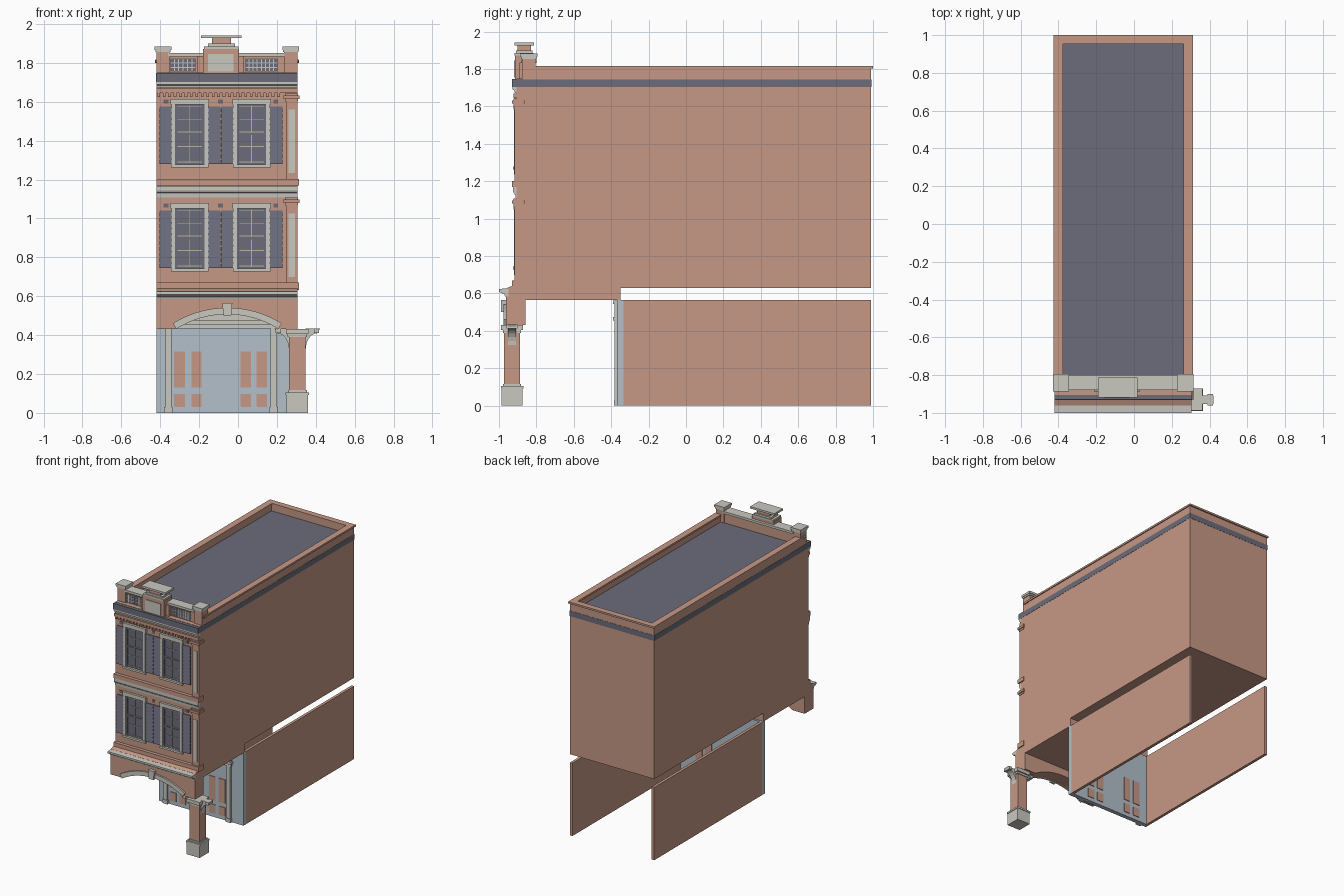
import bpy, bmesh, math


def material(name, rgb):
    m = bpy.data.materials.new(name)
    lin = [((c / 255 + 0.055) / 1.055) ** 2.4 for c in rgb]
    m.diffuse_color = (*lin, 1)
    return m


CORAL = material("coral_brick", (198, 153, 134))
SLATE = material("slate", (107, 108, 123))
STONE = material("pale_stone", (201, 200, 192))
BLUE = material("pale_blue", (178, 192, 202))
TAN = material("tan_bars", (190, 182, 155))


def finish(name, bm, mat):
    bmesh.ops.recalc_face_normals(bm, faces=bm.faces)
    me = bpy.data.meshes.new(name)
    bm.to_mesh(me)
    bm.free()
    me.materials.append(mat)
    ob = bpy.data.objects.new(name, me)
    bpy.context.collection.objects.link(ob)
    return ob


def boxes(name, mat, *spans):
    """Each span is (x0, x1, y0, y1, z0, z1)."""
    bm = bmesh.new()
    for x0, x1, y0, y1, z0, z1 in spans:
        vs = bmesh.ops.create_cube(bm, size=1)["verts"]
        for v in vs:
            v.co = (x1 if v.co.x > 0 else x0, y1 if v.co.y > 0 else y0,
                    z1 if v.co.z > 0 else z0)
    return finish(name, bm, mat)


def prism(name, mat, pts, a, b, axis):
    """Extrude a profile along x (points are y, z) or y (points are x, z)."""
    bm = bmesh.new()
    put = (lambda p, t: (t, p[0], p[1])) if axis == "x" else (lambda p, t: (p[0], t, p[1]))
    lo = [bm.verts.new(put(p, a)) for p in pts]
    hi = [bm.verts.new(put(p, b)) for p in pts]
    bm.faces.new(lo)
    bm.faces.new(hi[::-1])
    for i in range(len(pts)):
        j = (i + 1) % len(pts)
        bm.faces.new((lo[i], lo[j], hi[j], hi[i]))
    return finish(name, bm, mat)


L, R, F, B = -0.42, 0.305, -0.905, 0.99   # main block limits

# Upper block, stepped on its underside
prism("upper_block", CORAL, [(F, 0.565), (-0.35, 0.565), (-0.35, 0.63), (B, 0.63),
                             (B, 1.75), (F, 1.75)], L, R, "x")

# Roof, parapet and coping
boxes("roof", SLATE, (-0.38, 0.27, -0.81, 0.96, 1.745, 1.757))
boxes("parapet", CORAL, (L, -0.38, -0.87, B, 1.75, 1.805), (0.268, R, -0.87, B, 1.75, 1.805),
      (-0.38, 0.268, 0.955, B, 1.75, 1.805))
boxes("coping", CORAL, (-0.425, -0.375, -0.87, 1, 1.803, 1.817), (0.262, 0.312, -0.87, 1, 1.803, 1.817),
      (-0.375, 0.262, 0.953, 1, 1.803, 1.817))

# Slate band around the block, deeper at the front
e = 0.0015
boxes("slate_band", SLATE, (L - e, R + e, -0.93, -0.87, 1.703, 1.748),
      (L - e, L + 0.01, -0.87, B + e, 1.703, 1.745), (R - 0.01, R + e, -0.87, B + e, 1.703, 1.745),
      (L, R, B - 0.01, B + e, 1.703, 1.745))

# Roof front: wall, lattice panels, rail, end piers
boxes("front_parapet", CORAL, (-0.36, 0.24, -0.868, -0.81, 1.745, 1.832))
boxes("parapet_rail", STONE, (-0.36, 0.24, -0.88, -0.8, 1.832, 1.85))
for n, x0, x1 in (("left", -0.35, -0.215), ("right", 0.035, 0.205)):
    boxes(n + "_lattice_panel", SLATE, (x0, x1, -0.872, -0.866, 1.755, 1.822))
    nb = round((x1 - x0) / 0.022)
    boxes(n + "_lattice_bars", STONE,
          *[(x0 + (x1 - x0) * i / nb - 0.0025, x0 + (x1 - x0) * i / nb + 0.0025, -0.876, -0.87, 1.755, 1.822)
            for i in range(1, nb)],
          *[(x0, x1, -0.876, -0.87, z - 0.002, z + 0.002) for z in (1.777, 1.8)])
for n, c in (("left", -0.386), ("right", 0.271)):
    boxes(n + "_end_pier", CORAL, (c - 0.034, c + 0.034, -0.878, -0.805, 1.745, 1.858))
    boxes(n + "_pier_cap", STONE, (c - 0.039, c + 0.039, -0.883, -0.8, 1.855, 1.867),
          (c - 0.043, c + 0.043, -0.888, -0.795, 1.867, 1.884))
    boxes(n + "_pier_stud", CORAL, (c - 0.042, c + 0.042, -0.86, -0.82, 1.80, 1.815))

# Centre block with stepped cap
boxes("centre_block", CORAL, (-0.18, 0.005, -0.915, -0.82, 1.745, 1.872),
      (-0.21, 0.03, -0.89, -0.82, 1.745, 1.835), (-0.135, -0.035, -0.9, -0.83, 1.895, 1.927))
boxes("centre_panel", STONE, (-0.155, -0.022, -0.92, -0.91, 1.755, 1.845))
boxes("centre_cap", STONE, (-0.175, 0.002, -0.918, -0.815, 1.872, 1.885),
      (-0.155, -0.015, -0.91, -0.82, 1.885, 1.899), (-0.19, 0.018, -0.918, -0.812, 1.927, 1.942))

# Mouldings across the facade
prism("top_moulding", STONE, [(-0.9, 1.672), (-0.915, 1.672), (-0.918, 1.685), (-0.927, 1.69),
                              (-0.927, 1.703), (-0.9, 1.703)], L, R, "x")
boxes("top_ledge", CORAL, (L, R, -0.922, -0.9, 1.645, 1.668))
boxes("dentils", CORAL, *[(x, x + 0.014, -0.918, -0.9, 1.625, 1.646)
                          for x in [-0.415 + 0.028 * i for i in range(23)]])
prism("middle_moulding", STONE, [(-0.9, 1.108), (-0.91, 1.108), (-0.912, 1.13), (-0.92, 1.135),
                                 (-0.925, 1.145), (-0.925, 1.168), (-0.9, 1.168)], L, R, "x")
boxes("middle_shadow_line", SLATE, (L, R, -0.918, -0.9, 1.128, 1.133))
boxes("upper_ledges", CORAL, (L, R + 0.008, -0.931, -0.868, 1.17, 1.202),
      (L, R + 0.008, -0.931, -0.868, 0.632, 0.67))
prism("lower_moulding", STONE, [(-0.95, 0.585), (-0.968, 0.585), (-0.972, 0.597), (-0.99, 0.604),
                                (-1, 0.61), (-1, 0.624), (-0.95, 0.628)], L, R, "x")
prism("lower_slope", CORAL, [(F, 0.59), (-0.96, 0.59), (-0.96, 0.628), (-0.93, 0.64), (F, 0.64)], L, R, "x")

# The two upper floors
for n, z in (("second", 0.0), ("third", 0.535)):
    # Corner pilaster with inset panel and capital
    boxes(n + "_floor_pilaster", CORAL, (0.247, R + 0.001, -0.917, -0.87, 0.66 + z, 1.075 + z))
    boxes(n + "_floor_pilaster_panel", STONE, (0.261, 0.293, -0.92, -0.915, 0.70 + z, 1.025 + z))
    boxes(n + "_floor_pilaster_cap", CORAL, (0.242, 0.309, -0.923, -0.868, 1.066 + z, 1.08 + z),
          (0.235, 0.316, -0.931, -0.864, 1.08 + z, 1.098 + z),
          (0.242, 0.309, -0.923, -0.868, 1.098 + z, 1.108 + z))
    for c in (-0.37, -0.09, 0.195):
        boxes(n + "_floor_vent", SLATE, (c - 0.012, c + 0.012, -0.909, -0.9, 1.056 + z, 1.078 + z))
    for side, c in (("left", -0.248), ("right", 0.07)):
        p = n + "_floor_" + side
        x0, x1 = c - 0.095, c + 0.095
        boxes(p + "_window_glass", SLATE, (x0, x1, -0.908, -0.9, 0.735 + z, 1.07 + z))
        boxes(p + "_window_frame", STONE, (x0, x0 + 0.02, -0.92, -0.9, 0.74 + z, 1.055 + z),
              (x1 - 0.02, x1, -0.92, -0.9, 0.74 + z, 1.055 + z),
              (x0 - 0.004, x1 + 0.004, -0.922, -0.9, 1.05 + z, 1.08 + z),
              (x0 - 0.002, x1 + 0.002, -0.925, -0.9, 0.728 + z, 0.743 + z))
        # Dark sash around the glass, then thin bars
        boxes(p + "_sash", SLATE, (x0 + 0.02, x0 + 0.032, -0.913, -0.9, 0.743 + z, 1.05 + z),
              (x1 - 0.032, x1 - 0.02, -0.913, -0.9, 0.743 + z, 1.05 + z),
              (x0 + 0.02, x1 - 0.02, -0.913, -0.9, 0.893 + z, 0.905 + z))
        boxes(p + "_window_bars", TAN, (c - 0.002, c + 0.002, -0.912, -0.9, 0.75 + z, 1.045 + z),
              *[(x0 + 0.03, x1 - 0.03, -0.912, -0.9, h + z - 0.002, h + z + 0.002)
                for h in (0.755, 0.835, 0.91, 0.975, 1.04)])
        # Louvred shutters on both sides
        for s, a, b in (("left", x0 - 0.062, x0), ("right", x1, x1 + 0.064)):
            bm = bmesh.new()
            prof = [(-0.9, 0.745 + z)]
            for i in range(10):
                h = 0.745 + z + 0.0295 * i
                prof += [(-0.917, h), (-0.911, h + 0.0293)]
            prof.append((-0.9, 1.04 + z))
            bm.free()
            prism(p + "_" + s + "_shutter", SLATE, prof, a, b, "x")

# Portico wall with a segmental arch opening
CX, HALF, RISE, Z0 = -0.055, 0.262, 0.075, 0.432


def arc(grow, n=16):
    r = (HALF ** 2 + RISE ** 2) / (2 * RISE)
    t = math.asin(HALF / r)
    zc = Z0 + RISE - r
    return [(CX + (r + grow) * math.sin(t * (2 * i / n - 1)),
             zc + (r + grow) * math.cos(t * (2 * i / n - 1))) for i in range(n + 1)]


prism("arch_wall", CORAL, [(L, Z0)] + arc(0) + [(R, Z0), (R, 0.6), (L, 0.6)], -0.962, -0.857, "y")
prism("arch_trim", STONE, arc(0) + arc(0.034)[::-1], -0.975, -0.955, "y")
prism("keystone", STONE, [(CX - 0.02, 0.5), (CX + 0.02, 0.5), (CX + 0.026, 0.566), (CX - 0.026, 0.566)],
      -0.988, -0.955, "y")

# Corner post with base, capital and curved brackets
P, Q = 0.305, -0.93
boxes("post_shaft", CORAL, (P - 0.043, P + 0.043, Q - 0.042, Q + 0.042, 0.1, 0.4))
boxes("post_base", STONE, (P - 0.056, P + 0.056, Q - 0.056, Q + 0.056, 0, 0.098),
      (P - 0.06, P + 0.06, Q - 0.06, Q + 0.06, 0.093, 0.106),
      (P - 0.049, P + 0.049, Q - 0.048, Q + 0.048, 0.106, 0.117))
boxes("post_capital", STONE, (P - 0.05, P + 0.05, Q - 0.048, Q + 0.048, 0.39, 0.405),
      (P - 0.058, P + 0.058, Q - 0.058, Q + 0.058, 0.405, 0.432))
for n, s in (("left", -1), ("right", 1)):
    curve = [(P + s * (0.043 + 0.06 * (1 - math.cos(i * math.pi / 12))),
              0.325 + 0.085 * math.sin(i * math.pi / 12)) for i in range(7)]
    prism(n + "_bracket", STONE, curve + [(P + s * 0.117, 0.433), (P + s * 0.043, 0.433)],
          Q - 0.022, Q + 0.022, "y")
    boxes(n + "_bracket_tip", STONE, (P + s * 0.085, P + s * 0.112, Q - 0.03, Q + 0.03, 0.412, 0.434))

# Recessed ground floor: side walls, blue front, panels, pilasters, lintel
boxes("ground_side_walls", CORAL, (L, L + 0.022, -0.335, B, 0, 0.565), (R - 0.022, R, -0.335, B, 0, 0.565))
boxes("ground_front", BLUE, (L, R, -0.368, -0.335, 0, 0.565))
for a, b in ((-0.328, -0.272), (-0.24, -0.188), (0.012, 0.066), (0.094, 0.15)):
    boxes("door_panel", CORAL, (a, b, -0.373, -0.33, 0.13, 0.315), (a, b, -0.373, -0.33, 0.03, 0.098))
for n, c in (("left", -0.358), ("right", 0.184)):
    boxes(n + "_door_pilaster", STONE, (c - 0.016, c + 0.016, -0.381, -0.36, 0, 0.45),
          (c - 0.022, c + 0.022, -0.386, -0.36, 0, 0.03))
boxes("door_lintel", STONE, (-0.38, 0.206, -0.382, -0.36, 0.435, 0.555),
      (-0.387, 0.213, -0.391, -0.36, 0.455, 0.474), (-0.387, 0.213, -0.389, -0.36, 0.545, 0.563))
